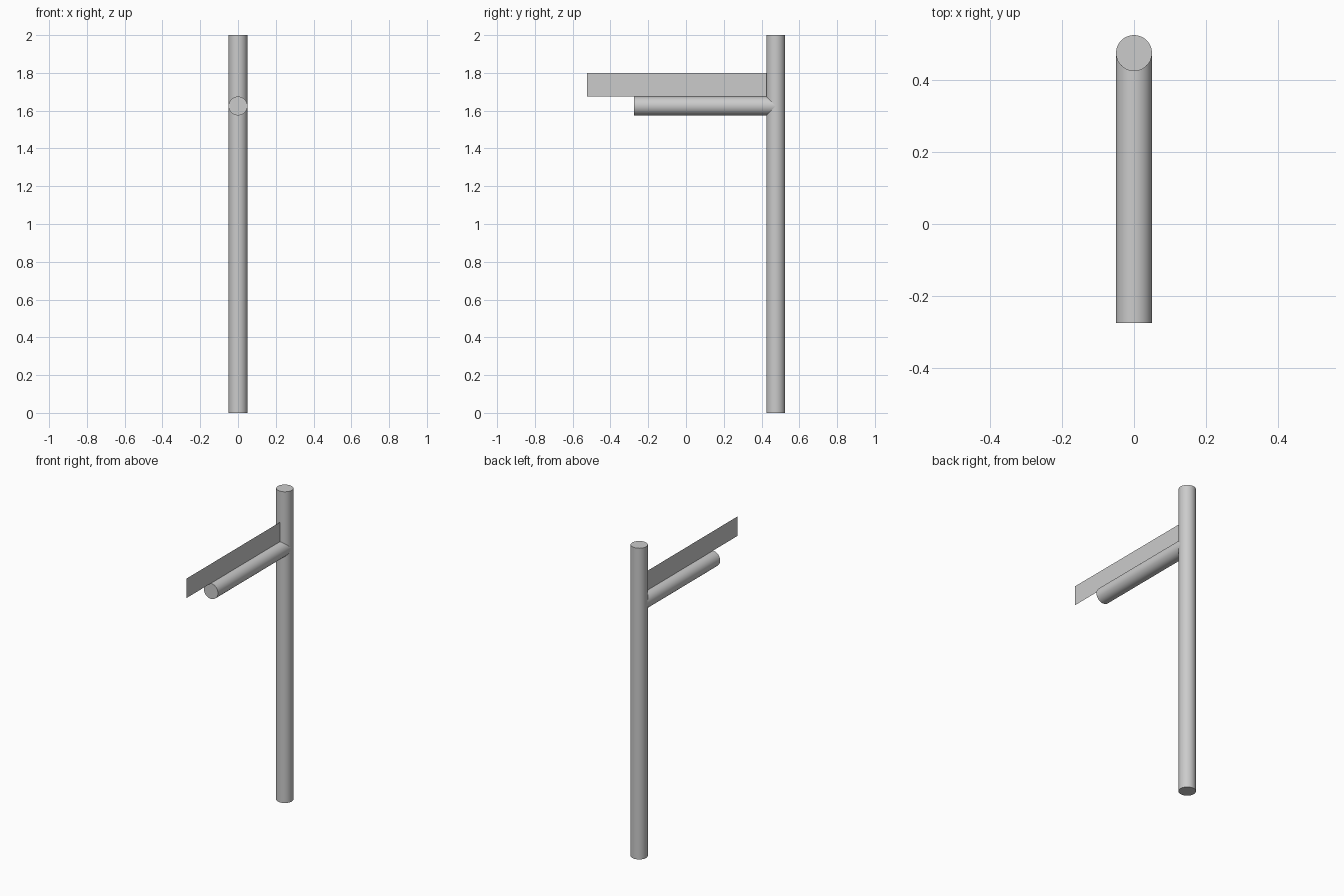
import bpy
from math import pi, radians

if "Cube" in bpy.data.objects:
    bpy.data.objects.remove(bpy.data.objects["Cube"])

R = 0.05        # tube radius
POLE_Y = 0.475  # pole axis
ARM_Z = 1.625   # arm axis


def tube(name, length, location, rotation=(0, 0, 0)):
    bpy.ops.mesh.primitive_cylinder_add(vertices=64, radius=R, depth=length,
                                        location=location, rotation=rotation)
    obj = bpy.context.object
    obj.name = name
    bpy.ops.object.shade_smooth_by_angle(angle=radians(30))
    return obj


# Upright pole
tube("pole", 2.0, (0, POLE_Y, 1.0))

# Horizontal arm, running forward from the pole axis
arm_front = -0.275
tube("arm", POLE_Y - arm_front, (0, (POLE_Y + arm_front) / 2, ARM_Z), (pi / 2, 0, 0))

# Thin upright sign panel standing on the arm, from the pole face forward
y0, y1, z0, z1 = -0.525, POLE_Y - R, ARM_Z + R, 1.8
mesh = bpy.data.meshes.new("sign_panel")
mesh.from_pydata([(0, y0, z0), (0, y1, z0), (0, y1, z1), (0, y0, z1)], [], [(0, 1, 2, 3)])
panel = bpy.data.objects.new("sign_panel", mesh)
bpy.context.collection.objects.link(panel)
